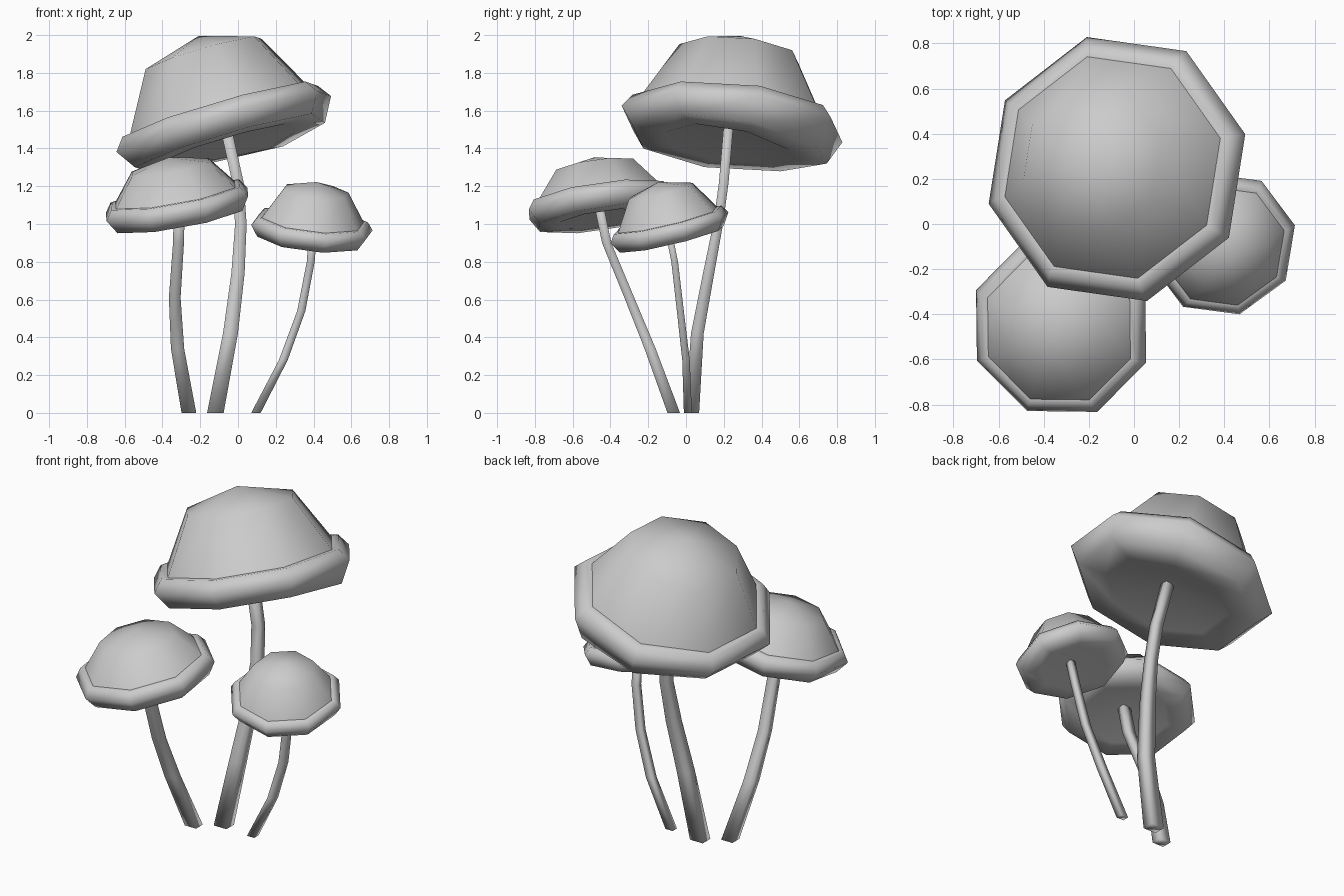
import bpy
import math
from mathutils import Vector

default = bpy.data.objects.get("Cube")
if default:
    bpy.data.objects.remove(default, do_unlink=True)

grey = bpy.data.materials.new("plain_grey")
grey.use_nodes = True
grey.diffuse_color = (0.6, 0.6, 0.6, 1)
grey.node_tree.nodes["Principled BSDF"].inputs["Base Color"].default_value = (0.6, 0.6, 0.6, 1)


def make_object(name, verts, faces):
    mesh = bpy.data.meshes.new(name)
    mesh.from_pydata(verts, [], faces)
    mesh.materials.append(grey)
    mesh.shade_smooth()
    obj = bpy.data.objects.new(name, mesh)
    bpy.context.collection.objects.link(obj)
    return obj


def bridge(rings, sides):
    """Quads between consecutive rings of vertices."""
    return [(r * sides + i, r * sides + (i + 1) % sides,
             (r + 1) * sides + (i + 1) % sides, (r + 1) * sides + i)
            for r in range(rings - 1) for i in range(sides)]


def cap(name, centre, slope, radius, dome, lip, phase, sag=0, sides=8):
    """Eight-sided hollow cap; slope is the rise of the rim along x and y.
    Sag lowers the underside towards its second corner."""
    # Radius as a share of the rim, height along the cap's axis, share of the sag
    profile = [(0.54, dome * 0.79, 0), (0.84, lip * 0.5, 0), (0.91, lip * 0.5, 0),
               (1, -lip * 0.15, 0), (0.88, -lip * 1.1, 1), (0.6, -lip * 1.15, 1)]
    verts = []
    for share, height, droop in profile:
        for i in range(sides):
            turn = math.tau * i / sides
            a = math.radians(phase) + turn
            drop = droop * sag * max(0, math.cos(turn - math.tau / sides)) ** 2
            verts.append((radius * share * math.cos(a), radius * share * math.sin(a), height - drop))
    faces = [tuple(reversed(f)) for f in bridge(len(profile), sides)]
    # Close the crown and the hollow with fans
    top, last = len(verts), (len(profile) - 1) * sides
    verts += [(0, 0, dome), (0, 0, -lip * 0.4)]
    for i in range(sides):
        j = (i + 1) % sides
        faces += [(top, i, j), (top + 1, last + j, last + i)]
    obj = make_object(name, verts, faces)
    # Crease where the dome meets the rim
    for edge in obj.data.edges:
        edge.use_edge_sharp = all(sides <= v < 2 * sides for v in edge.vertices)
    axis = Vector((-slope[0], -slope[1], 1))
    obj.rotation_mode = 'QUATERNION'
    obj.rotation_quaternion = Vector((0, 0, 1)).rotation_difference(axis)
    obj.location = centre


def stem(name, path, thick, thin):
    """Tapered four-sided stalk through the path, cut level with the ground."""
    verts = []
    for k, (x, y, z) in enumerate(path):
        r = thick + (thin - thick) * min(1, 1.6 * k / (len(path) - 1))
        verts += [(x + r * sx, y + 0.85 * r * sy, z)
                  for sx, sy in ((1, 1), (-1, 1), (-1, -1), (1, -1))]
    end = len(verts)
    faces = bridge(len(path), 4) + [(3, 2, 1, 0), tuple(range(end - 4, end))]
    make_object(name, verts, faces)


# Tall mushroom
cap("tall_cap", (-0.08, 0.245, 1.545), (0.288, -0.1), 0.607, 0.47, 0.108, 14, 0.055)
stem("tall_stem", [(-0.12, 0.032, 0), (-0.04, 0.06, 0.42), (0, 0.12, 0.74),
                   (0.015, 0.17, 1), (0, 0.2, 1.22), (-0.08, 0.23, 1.58)], 0.044, 0.03)

# Middle mushroom
cap("middle_cap", (-0.325, -0.455, 1.115), (0.18, 0.145), 0.412, 0.243, 0.08, 22.5)
stem("middle_stem", [(-0.26, -0.065, 0), (-0.32, -0.19, 0.34), (-0.335, -0.3, 0.61),
                     (-0.315, -0.42, 0.9), (-0.31, -0.47, 1.14)], 0.039, 0.029)

# Small mushroom
cap("small_cap", (0.392, -0.09, 0.99), (-0.105, 0.24), 0.332, 0.24, 0.065, 14)
stem("small_stem", [(0.095, 0.01, 0), (0.24, 0, 0.28), (0.335, -0.03, 0.54),
                    (0.385, -0.06, 0.8), (0.4, -0.1, 1.0)], 0.025, 0.021)
